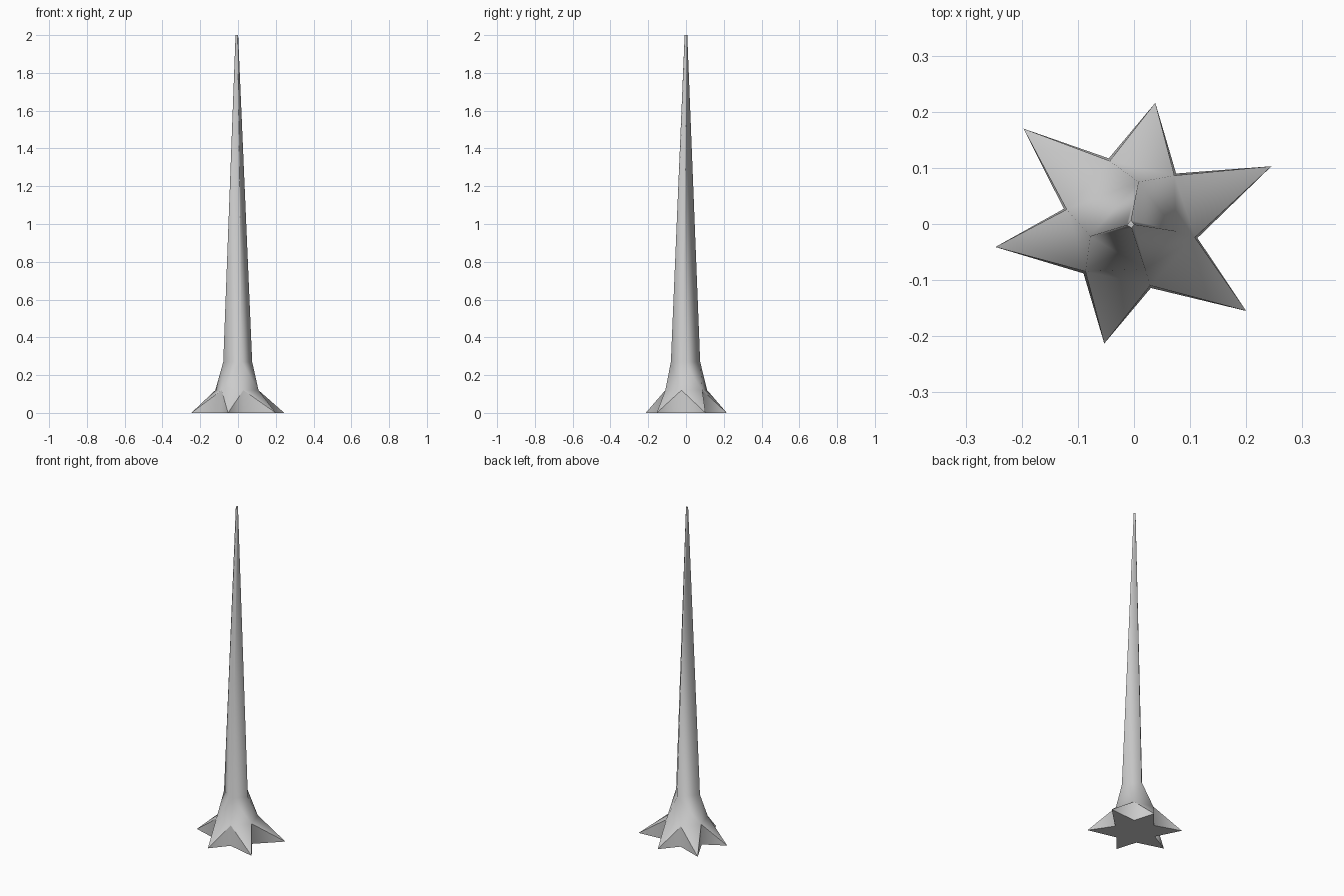
import bpy
import bmesh
from mathutils import Vector

cube = bpy.data.objects.get("Cube")
if cube:
    bpy.data.objects.remove(cube, do_unlink=True)

# Single grey colour
grey = bpy.data.materials.new("stone_grey")
grey.use_nodes = True
colour = (0.6, 0.6, 0.6, 1)
grey.diffuse_color = colour
grey.node_tree.nodes["Principled BSDF"].inputs["Base Color"].default_value = colour

# Plan outlines, counter-clockwise
root_tips = [(.245, .103), (.038, .216), (-.197, .17), (-.247, -.041), (-.053, -.213), (.2, -.155)]
notches = [(.075, .09), (-.045, .117), (-.125, .027), (-.09, -.088), (.03, -.114), (.113, -.025)]
trunk_corners = [(.008, .075), (-.078, -.022), (.02, -.08), (.075, -.013)]
# Notches that each trunk corner spreads down to
spread = [(0, 1), (2, 3), (3, 4), (5,)]

COLLAR_Z, SHOULDER_Z, TOP_Z = .12, .27, 2
TOP_CENTRE = Vector((-.006, 0))

bm = bmesh.new()


def ring(points, z, scale=1, centre=Vector((0, 0))):
    verts = []
    for p in points:
        q = Vector(p) * scale + centre
        verts.append(bm.verts.new((q.x, q.y, z)))
    return verts


tips = ring(root_tips, 0)
low = ring(notches, 0)
collar = ring(notches, COLLAR_Z, .96)
shoulder = ring(trunk_corners, SHOULDER_Z)
top = ring(trunk_corners, TOP_Z, .09, TOP_CENTRE)

# Pointed roots: sloping back and two upright sides each
for i, tip in enumerate(tips):
    a, b = i - 1, i
    bm.faces.new((tip, collar[b], collar[a]))
    bm.faces.new((tip, collar[a], low[a]))
    bm.faces.new((tip, low[b], collar[b]))

# Collar flaring from the four-sided trunk to the six notches
for k, corner in enumerate(shoulder):
    for a, b in zip(spread[k], spread[k][1:]):
        bm.faces.new((corner, collar[a], collar[b]))
    n = (k + 1) % len(shoulder)
    a, b = spread[k][-1], spread[n][0]
    if a == b:
        bm.faces.new((corner, collar[a], shoulder[n]))
    else:
        bm.faces.new((corner, collar[a], collar[b], shoulder[n]))
    # Tapering trunk side
    bm.faces.new((corner, shoulder[n], top[n], top[k]))

# Flat cap and star-shaped underside
cap = bm.faces.new(top)
underside = bm.faces.new([v for pair in zip(tips, low) for v in pair])
bmesh.ops.recalc_face_normals(bm, faces=bm.faces)

# Smooth trunk, crisp root ridges, cap and rim
for face in bm.faces:
    face.smooth = True
for edge in bm.edges:
    touches_tip = any(v in tips for v in edge.verts)
    if touches_tip or cap in edge.link_faces or underside in edge.link_faces:
        edge.smooth = False

mesh = bpy.data.meshes.new("rooted_spire")
bm.to_mesh(mesh)
bm.free()
mesh.materials.append(grey)
spire = bpy.data.objects.new("rooted_spire", mesh)
bpy.context.collection.objects.link(spire)
